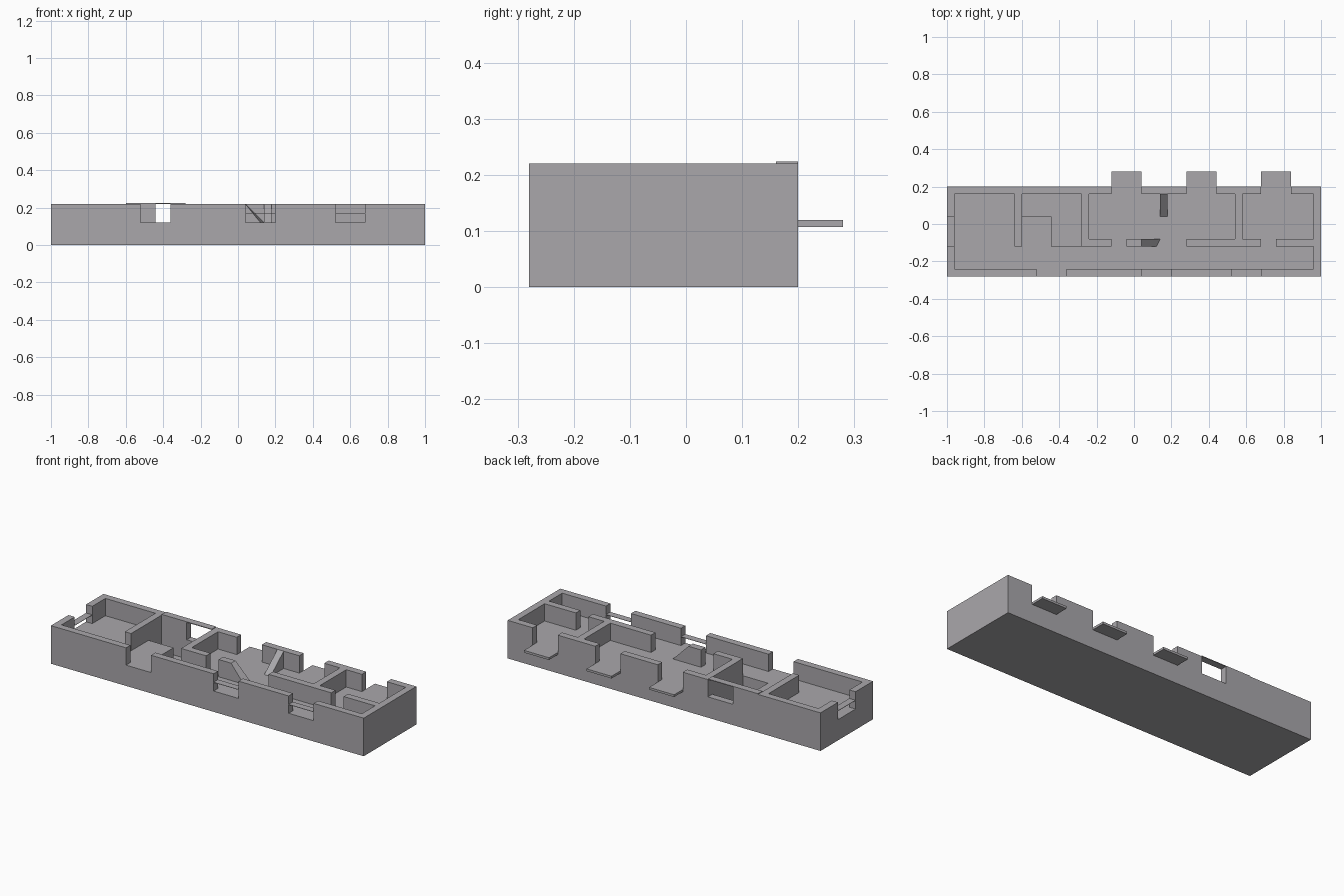
import bpy, bmesh

if "Cube" in bpy.data.objects:
    bpy.data.objects.remove(bpy.data.objects["Cube"])

FLOOR, TOP, PIT = 0.12, 0.22, 0.01

grey = bpy.data.materials.new("plaster grey")
grey.diffuse_color = (0.40, 0.39, 0.41, 1)
grey.use_nodes = True
grey.node_tree.nodes["Principled BSDF"].inputs["Base Color"].default_value = grey.diffuse_color


def finish(name, bm):
    bmesh.ops.recalc_face_normals(bm, faces=bm.faces[:])
    me = bpy.data.meshes.new(name)
    bm.to_mesh(me)
    bm.free()
    me.materials.append(grey)
    ob = bpy.data.objects.new(name, me)
    bpy.context.collection.objects.link(ob)
    return ob


def prism(name, bottom, top):
    """Solid between two matching loops of points."""
    bm = bmesh.new()
    a = [bm.verts.new(p) for p in bottom]
    b = [bm.verts.new(p) for p in top]
    bm.faces.new(a)
    bm.faces.new(b)
    n = len(a)
    for i in range(n):
        j = (i + 1) % n
        bm.faces.new((a[i], a[j], b[j], b[i]))
    return finish(name, bm)


def box(name, x0, x1, y0, y1, z0, z1):
    loop = [(x0, y0), (x1, y0), (x1, y1), (x0, y1)]
    return prism(name, [(*p, z0) for p in loop], [(*p, z1) for p in loop])


# Plan rectangles: x0, x1, y0, y1
walls = [
    (-1, 1, -0.28, -0.24), (-1, 1, 0.16, 0.20),            # front, back
    (-1, -0.96, -0.28, 0.20), (0.96, 1, -0.28, 0.20),      # ends
    (-0.64, -0.60, -0.12, 0.20), (-0.28, -0.24, -0.12, 0.20),
    (0.54, 0.58, -0.12, 0.20),                             # cross walls
    (-0.28, -0.12, -0.12, -0.08), (-0.04, 0.04, -0.12, -0.08),
    (0.28, 0.68, -0.12, -0.08), (0.76, 1, -0.12, -0.08),   # corridor walls
]
windows = [(0.04, 0.20, -0.28, -0.24), (0.52, 0.68, -0.28, -0.24),
           (-1, -0.96, -0.12, 0.04)]
balconies = [(-0.12, 0.04), (0.28, 0.44), (0.68, 0.84)]
openings = windows + [(-0.52, -0.36, -0.28, -0.24), (-0.44, -0.28, 0.16, 0.20)]
openings += [(a, b, 0.16, 0.20) for a, b in balconies]
stairwell = [(-0.44, -0.28, -0.12, 0.16), (-0.60, -0.44, 0.04, 0.16)]


def inside(x, y, rects):
    return any(a < x < b and c < y < d for a, b, c, d in rects)


def height(x, y):
    if inside(x, y, stairwell):
        return PIT
    if inside(x, y, walls) and not inside(x, y, openings):
        return TOP
    return FLOOR


# Building body: plan grid raised to wall, floor or stairwell height
rects = walls + openings + stairwell
xs = sorted({v for r in rects for v in r[:2]})
ys = sorted({v for r in rects for v in r[2:]})
nx, ny = len(xs) - 1, len(ys) - 1
H = {(i, j): height((xs[i] + xs[i + 1]) / 2, (ys[j] + ys[j + 1]) / 2)
     for i in range(nx) for j in range(ny)}
bm = bmesh.new()


def quad(*pts):
    bm.faces.new([bm.verts.new(p) for p in pts])


for (i, j), h in H.items():
    x0, x1, y0, y1 = xs[i], xs[i + 1], ys[j], ys[j + 1]
    quad((x0, y0, h), (x1, y0, h), (x1, y1, h), (x0, y1, h))
    quad((x0, y1, 0), (x1, y1, 0), (x1, y0, 0), (x0, y0, 0))
    for di, dj, p, q in ((-1, 0, (x0, y1), (x0, y0)), (1, 0, (x1, y0), (x1, y1)),
                         (0, -1, (x0, y0), (x1, y0)), (0, 1, (x1, y1), (x0, y1))):
        other = H.get((i + di, j + dj), 0)
        levels = [z for z in (0, PIT, FLOOR, TOP) if other <= z <= h]
        for lo, hi in zip(levels, levels[1:]):
            quad((*p, lo), (*q, lo), (*q, hi), (*p, hi))
bmesh.ops.remove_doubles(bm, verts=bm.verts[:], dist=1e-5)
bmesh.ops.dissolve_limit(bm, angle_limit=0.01, verts=bm.verts[:], edges=bm.edges[:])
finish("building_body", bm)

# Balcony slabs
for k, (a, b) in enumerate(balconies):
    box(f"balcony_{k + 1}", a, b, 0.20, 0.28, 0.107, FLOOR)

# Thin bars across the windows
for k, (a, b, c, d) in enumerate(windows):
    box(f"window_bar_{k + 1}", a, b, c, d, 0.169, 0.171)

# Thin lintel above the stairwell opening
box("stair_lintel", -0.60, -0.28, 0.16, 0.20, TOP, TOP + 0.004)

# Walls broken off at a slope
prism("broken_corridor_wall",
      [(0.04, -0.12, FLOOR), (0.12, -0.12, FLOOR), (0.04, -0.12, TOP)],
      [(0.04, -0.08, FLOOR), (0.14, -0.08, FLOOR), (0.04, -0.08, TOP)])
prism("broken_cross_wall",
      [(0.14, 0.16, FLOOR), (0.14, 0.04, FLOOR), (0.14, 0.16, TOP)],
      [(0.18, 0.16, FLOOR), (0.18, 0.04, FLOOR), (0.18, 0.16, TOP)])
